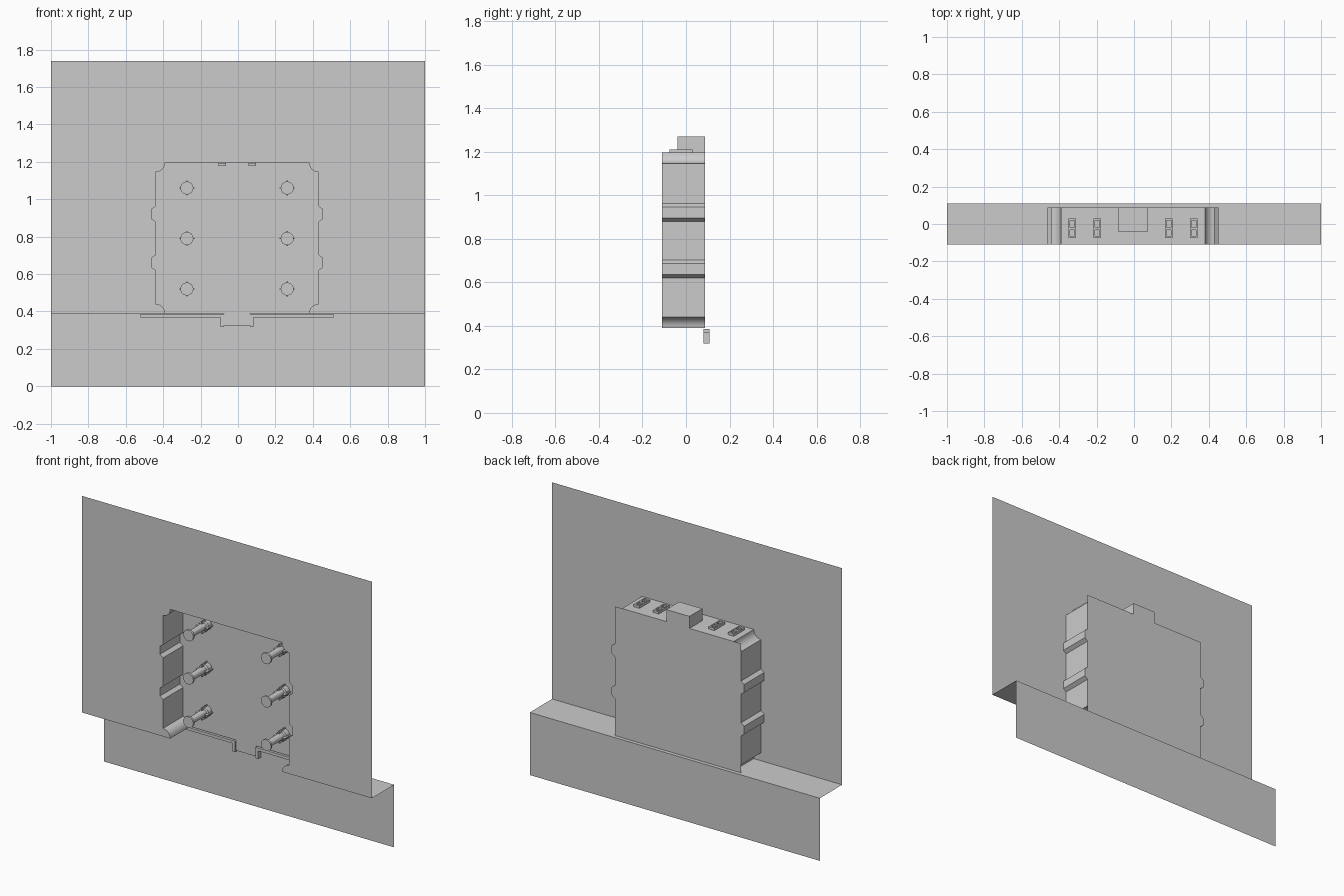
import bpy, bmesh, math

if "Cube" in bpy.data.objects:
    bpy.data.objects.remove(bpy.data.objects["Cube"])

grey = bpy.data.materials.new("plain grey")
grey.use_nodes = True
colour = (0.6, 0.6, 0.6, 1)
grey.diffuse_color = colour
grey.node_tree.nodes["Principled BSDF"].inputs["Base Color"].default_value = colour

CX = -0.005                      # centre line of the recess
FRONT, BACK, REAR = -0.11, 0.087, 0.11
LOW, HIGH, TOP = 0.39, 1.195, 1.74
HALF, NOTCH = 0.435, 0.05


def finish(name, bm, smooth=False):
    mesh = bpy.data.meshes.new(name)
    bmesh.ops.remove_doubles(bm, verts=bm.verts, dist=0.0001)
    bm.to_mesh(mesh)
    bm.free()
    mesh.materials.append(grey)
    ob = bpy.data.objects.new(name, mesh)
    bpy.context.collection.objects.link(ob)
    if smooth:
        bpy.ops.object.select_all(action='DESELECT')
        ob.select_set(True)
        bpy.context.view_layer.objects.active = ob
        bpy.ops.object.shade_smooth_by_angle(angle=math.radians(35))
    return ob


def add_face(bm, points):
    return bm.faces.new([bm.verts.new(p) for p in points])


def add_box(bm, x0, x1, y0, y1, z0, z1):
    verts = bmesh.ops.create_cube(bm, size=1)["verts"]
    for v in verts:
        v.co = (x1 if v.co.x > 0 else x0, y1 if v.co.y > 0 else y0,
                z1 if v.co.z > 0 else z0)


def both_sides(half):
    """Right half outline, bottom to top, closed by its mirror image."""
    return [(CX + x, z) for x, z in half] + [(CX - x, z) for x, z in reversed(half)]


# Side outline: two ribs between scooped corners
ribs = []
for z in (0.66, 0.92):
    ribs += [(HALF, z - 0.04), (HALF + 0.022, z - 0.024),
             (HALF + 0.022, z + 0.026), (HALF, z + 0.042)]
arc = [(HALF - NOTCH * math.cos(a), NOTCH * math.sin(a))
       for a in (math.radians(15 * i) for i in range(7))]
side = ([(x, LOW + z) for x, z in arc] + ribs
        + [(x, HIGH - z) for x, z in reversed(arc)])

# Front wall, open where the recess is
bm = bmesh.new()
opening = both_sides(side)
outline = [(1, LOW), (1, TOP), (-1, TOP), (-1, LOW)] + opening[::-1]
add_face(bm, [(x, FRONT, z) for x, z in outline])
finish("front_wall", bm)

# Ledge around the recess, and the lower wall below it
bm = bmesh.new()
foot = HALF - NOTCH
add_face(bm, [(x, y, LOW) for x, y in (
    (-1, FRONT), (CX - foot, FRONT), (CX - foot, BACK), (CX + foot, BACK),
    (CX + foot, FRONT), (1, FRONT), (1, REAR), (-1, REAR))])
finish("ledge", bm)
bm = bmesh.new()
add_face(bm, [(1, REAR, 0), (-1, REAR, 0), (-1, REAR, LOW), (1, REAR, LOW)])
finish("lower_wall", bm)

# Recess side walls
for name, s in (("left_recess_wall", 1), ("right_recess_wall", -1)):
    bm = bmesh.new()
    for (xa, za), (xb, zb) in zip(side, side[1:]):
        loop = [(CX + s * xa, FRONT, za), (CX + s * xb, FRONT, zb),
                (CX + s * xb, BACK, zb), (CX + s * xa, BACK, za)]
        add_face(bm, loop[::-s])
    finish(name, bm, smooth=True)

# Recess roof with a gap under the top tab
TAB, TAB_Y, TAB_Z = 0.08, -0.04, 1.27
bm = bmesh.new()
half = [(foot, FRONT), (foot, BACK), (TAB, BACK), (TAB, TAB_Y)]
add_face(bm, [(x, y, HIGH) for x, y in both_sides(half)])
finish("recess_roof", bm)

# Top tab
bm = bmesh.new()
l, r = CX - TAB, CX + TAB
add_face(bm, [(l, TAB_Y, TAB_Z), (r, TAB_Y, TAB_Z), (r, BACK, TAB_Z), (l, BACK, TAB_Z)])
add_face(bm, [(l, TAB_Y, HIGH), (r, TAB_Y, HIGH), (r, TAB_Y, TAB_Z), (l, TAB_Y, TAB_Z)])
add_face(bm, [(r, TAB_Y, HIGH), (r, BACK, HIGH), (r, BACK, TAB_Z), (r, TAB_Y, TAB_Z)])
add_face(bm, [(l, BACK, HIGH), (l, TAB_Y, HIGH), (l, TAB_Y, TAB_Z), (l, BACK, TAB_Z)])
finish("top_tab", bm)

# Back plate with a tab at the top and bottom
bm = bmesh.new()
half = [(0.07, 0.325), (0.07, LOW), (HALF, LOW)] + ribs + [
    (HALF, HIGH), (TAB, HIGH), (TAB, TAB_Z)]
add_face(bm, [(x, BACK, z) for x, z in both_sides(half)][::-1])
finish("back_plate", bm)

# Stepped brackets under the ledge, and lips under the roof
for name, s in (("left", 1), ("right", -1)):
    bm = bmesh.new()
    shape = [(0.515, 0.385), (0.515, 0.367), (0.088, 0.367), (0.088, 0.318),
             (0.07, 0.318), (0.07, 0.385)]
    face = add_face(bm, [(CX + s * x, 0.08, z) for x, z in shape])
    grown = bmesh.ops.extrude_face_region(bm, geom=[face])["geom"]
    for v in grown:
        if isinstance(v, bmesh.types.BMVert):
            v.co.y = 0.108
    bmesh.ops.recalc_face_normals(bm, faces=bm.faces)
    finish(name + "_bracket", bm)
    bm = bmesh.new()
    xs = sorted((CX + s * 0.06, CX + s * 0.1))
    add_box(bm, *xs, TAB_Y, 0.08, 1.178, 1.194)
    finish(name + "_lip", bm)

# Small ladder-shaped clips on the roof
for i, x in enumerate((-0.325, -0.192, 0.192, 0.325)):
    bm = bmesh.new()
    for dx in (-0.02, 0.012):
        add_box(bm, CX + x + dx, CX + x + dx + 0.008, -0.075, 0.03, HIGH, HIGH + 0.015)
    for y in (-0.075, -0.031, 0.018):
        add_box(bm, CX + x - 0.012, CX + x + 0.012, y, y + 0.012, HIGH, HIGH + 0.015)
    finish("roof_clip_%d" % (i + 1), bm)

# Headed pegs with gussets at the base
peg = [(0, -0.1), (0.035, -0.1), (0.035, -0.088), (0.02, -0.084),
       (0.022, 0.05), (0.032, 0.055), (0.032, BACK)]
SIDES = 16
for s in (-1, 1):
    for row, z in enumerate((0.52, 0.79, 1.06)):
        bm = bmesh.new()
        x = CX + s * 0.268
        for (ra, ya), (rb, yb) in zip(peg, peg[1:]):
            for k in range(SIDES):
                a, b = (2 * math.pi * j / SIDES for j in (k, k + 1))
                ring = [(ra, ya, a), (ra, ya, b), (rb, yb, b), (rb, yb, a)]
                if ra == 0:
                    ring = ring[1:]
                add_face(bm, [(x + q * math.cos(t), y, z + q * math.sin(t))
                              for q, y, t in ring])
        add_box(bm, x - 0.04, x + 0.04, 0.03, BACK, z - 0.003, z + 0.003)
        add_box(bm, x - 0.003, x + 0.003, 0.03, BACK, z - 0.04, z + 0.04)
        bmesh.ops.recalc_face_normals(bm, faces=bm.faces)
        finish("%s_peg_%d" % ("left" if s > 0 else "right", row + 1), bm, smooth=True)
